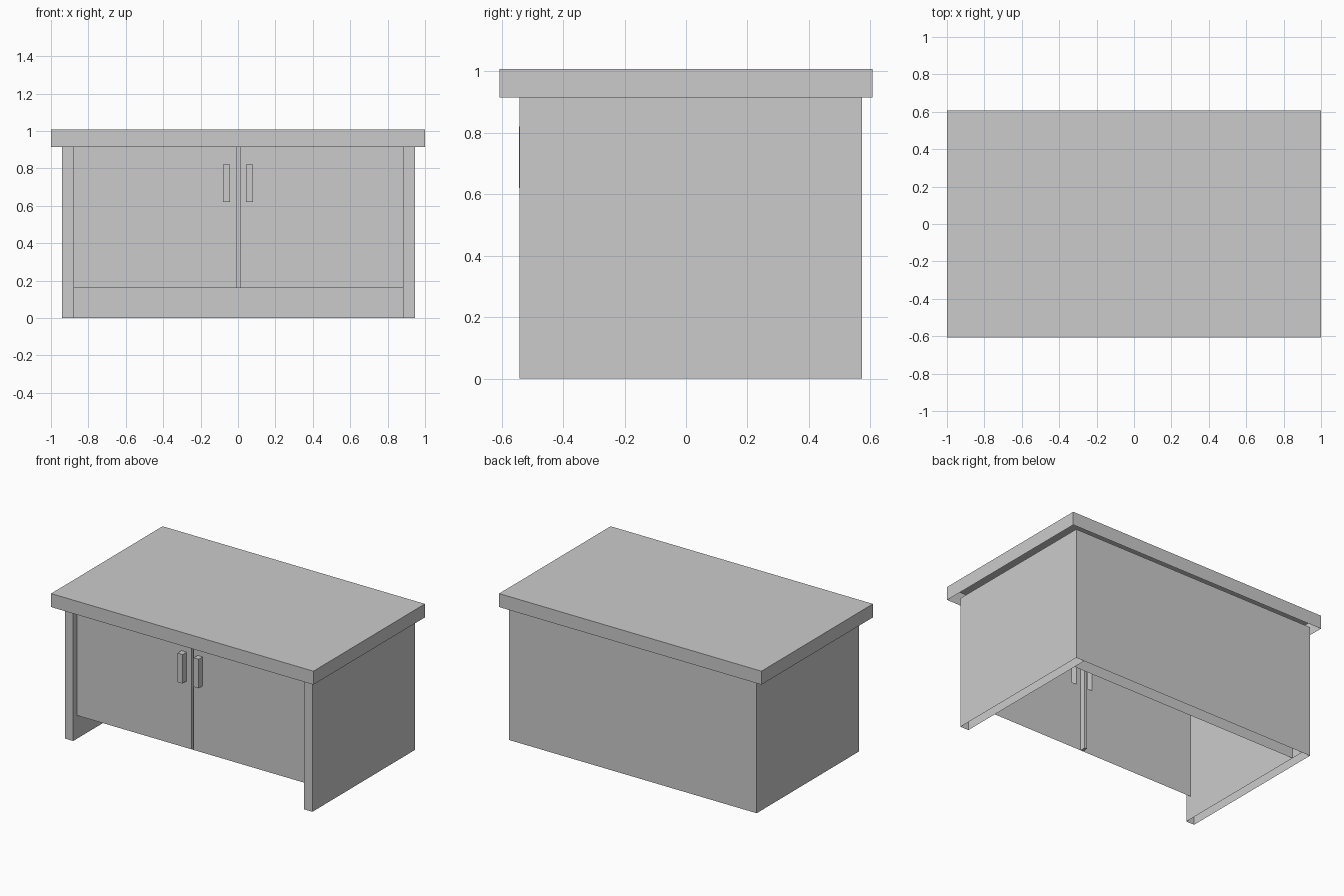
import bpy, bmesh

if "Cube" in bpy.data.objects:
    bpy.data.objects.remove(bpy.data.objects["Cube"])

grey = bpy.data.materials.new("plain_grey")
grey.diffuse_color = (0.6, 0.6, 0.6, 1)
grey.use_nodes = True
grey.node_tree.nodes["Principled BSDF"].inputs["Base Color"].default_value = grey.diffuse_color

SIDES = {"-x": (0, 4, 6, 2), "+x": (1, 3, 7, 5), "-y": (0, 1, 5, 4),
         "+y": (2, 6, 7, 3), "-z": (0, 2, 3, 1), "+z": (4, 5, 7, 6)}


def finish(name, bm):
    mesh = bpy.data.meshes.new(name)
    bm.to_mesh(mesh)
    bm.free()
    mesh.materials.append(grey)
    obj = bpy.data.objects.new(name, mesh)
    bpy.context.collection.objects.link(obj)
    return obj


def shell(name, x, y, z, open_sides=()):
    """Thin-walled box from three ranges, with the listed sides left open."""
    bm = bmesh.new()
    v = [bm.verts.new((x[i & 1], y[i >> 1 & 1], z[i >> 2])) for i in range(8)]
    for side, ids in SIDES.items():
        if side not in open_sides:
            bm.faces.new([v[i] for i in ids])
    loose = [w for w in bm.verts if not w.link_faces]
    bmesh.ops.delete(bm, geom=loose, context="VERTS")
    return finish(name, bm)


def door(name, xs, zs, y):
    """Flat sheet cut in a 3 x 3 grid, open in the middle behind the handle."""
    bm = bmesh.new()
    g = [[bm.verts.new((x, y, z)) for x in xs] for z in zs]
    for j in range(3):
        for i in range(3):
            if (i, j) != (1, 1):
                bm.faces.new((g[j][i], g[j][i + 1], g[j + 1][i + 1], g[j + 1][i]))
    return finish(name, bm)


TOP = 0.918                      # top of the cabinet walls
FRONT, BACK = -0.542, 0.573      # cabinet depth
DOOR_Y = -0.50

# Hollow worktop, open underneath
shell("worktop", (-1, 1), (-0.607, 0.607), (0.915, 1.008), ("-z",))

# Side and back panels, open underneath
for name, x in (("left_panel", (-0.94, -0.877)), ("right_panel", (0.883, 0.947))):
    shell(name, x, (FRONT, BACK), (0, TOP), ("-z", "+z"))
shell("back_panel", (-0.877, 0.883), (0.48, BACK), (0, TOP), ("-z", "+z", "-x", "+x"))

# Doors with hollow handles
handle_z = (0.62, 0.82)
for side, x, hx in (("left", (-0.877, -0.006), (-0.081, -0.042)),
                    ("right", (0.012, 0.883), (0.043, 0.081))):
    door(side + "_door", (x[0], *hx, x[1]), (0.16, *handle_z, TOP), DOOR_Y)
    shell(side + "_handle", hx, (-0.544, DOOR_Y), handle_z, ("+y",))

# Groove between the doors
shell("door_groove", (-0.006, 0.012), (DOOR_Y, -0.46), (0.16, TOP), ("-y", "+z"))
